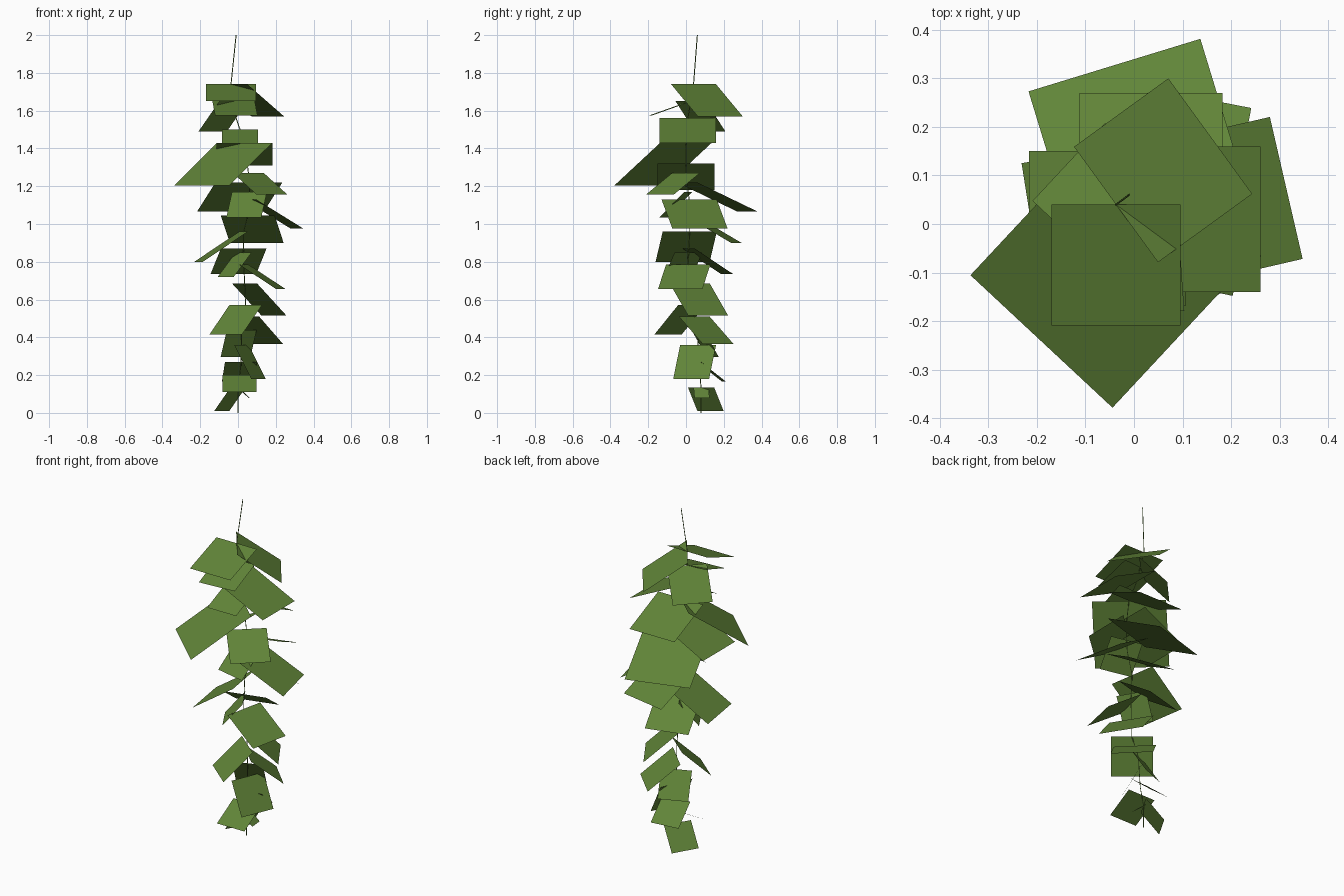
import bpy
import bmesh
from math import cos, sin, radians, sqrt
from mathutils import Vector

default_cube = bpy.data.objects.get("Cube")
if default_cube:
    bpy.data.objects.remove(default_cube, do_unlink=True)


def make_material(name, colour):
    material = bpy.data.materials.new(name)
    material.use_nodes = True
    material.diffuse_color = colour
    shader = material.node_tree.nodes["Principled BSDF"]
    shader.inputs["Base Color"].default_value = colour
    shader.inputs["Roughness"].default_value = 0.9
    return material


leaf_green = make_material("leaf green", (0.12, 0.235, 0.04, 1))

# Path of the hanging stem, bottom to top
STEM = [Vector(p) for p in (
    (0, .08, 0), (0, .08, .13), (.015, .07, .25), (.02, .06, .44),
    (.04, .03, .57), (.03, .01, .8), (.03, .02, .96), (.065, .02, 1.1),
    (.055, 0, 1.27), (.035, 0, 1.43), (-.01, .01, 1.56),
    (-.037, .04, 1.74), (-.01, .06, 2))]


def stem_point(height):
    """Point on the stem at the given height."""
    for low, high in zip(STEM, STEM[1:]):
        if height <= high.z:
            return low.lerp(high, (height - low.z) / (high.z - low.z))
    return STEM[-1].copy()


# Every leaf: height on the stem, compass angle, side length, droop
LEAVES = [
    (1.74, -90, .265, .09), (1.74, 36, .294, .17),
    (1.65, -86, .225, .075), (1.65, 137, .22, .16),
    (1.56, 0, .3, .13), (1.5, -90, .19, .075),
    (1.43, 90, .295, .12), (1.43, -133, .4, .225),
    (1.32, 180, .3, .14), (1.27, -48, .22, .115),
    (1.22, 107, .37, .155), (1.17, -103, .19, .135),
    (1.13, 13, .3, .155), (1.045, 79, .29, .145),
    (.96, 189, .29, .16), (.87, 105, .25, .135),
    (.85, -150, .17, .13), (.785, -12, .24, .13),
    (.685, 32, .25, .17), (.57, -130, .225, .155),
    (.51, 45, .23, .145), (.44, 112, .17, .145),
    (.36, -22, .205, .18), (.27, 97, .17, .105),
    (.2, -90, .18, .09), (.135, 150, .16, .125),
    (.135, 5, .08, .055),
]


def add_leaf(mesh, height, angle, size, droop):
    """Square leaf hinged on the stem by a level edge and tilted down."""
    outward = Vector((cos(radians(angle)), sin(radians(angle)), 0))
    sideways = Vector((-outward.y, outward.x, 0)) * (size / 2)
    reach = outward * sqrt(size ** 2 - droop ** 2)
    base = stem_point(height)
    tip = base + reach - Vector((0, 0, droop))
    corners = (base - sideways, tip - sideways, tip + sideways, base + sideways)
    mesh.faces.new([mesh.verts.new(corner) for corner in corners])


# Leaves
leaf_builder = bmesh.new()
for leaf in LEAVES:
    add_leaf(leaf_builder, *leaf)
leaf_mesh = bpy.data.meshes.new("leaves")
leaf_builder.to_mesh(leaf_mesh)
leaf_builder.free()
leaf_mesh.materials.append(leaf_green)
bpy.context.collection.objects.link(bpy.data.objects.new("leaves", leaf_mesh))

# Stem: a thin tube along the path
stem_curve = bpy.data.curves.new("stem", "CURVE")
stem_curve.dimensions = "3D"
stem_curve.bevel_depth = 0.0025
stem_curve.bevel_resolution = 0
spline = stem_curve.splines.new("POLY")
spline.points.add(len(STEM) - 1)
for point, position in zip(spline.points, STEM):
    point.co = (*position, 1)
stem_curve.materials.append(leaf_green)
bpy.context.collection.objects.link(bpy.data.objects.new("stem", stem_curve))
